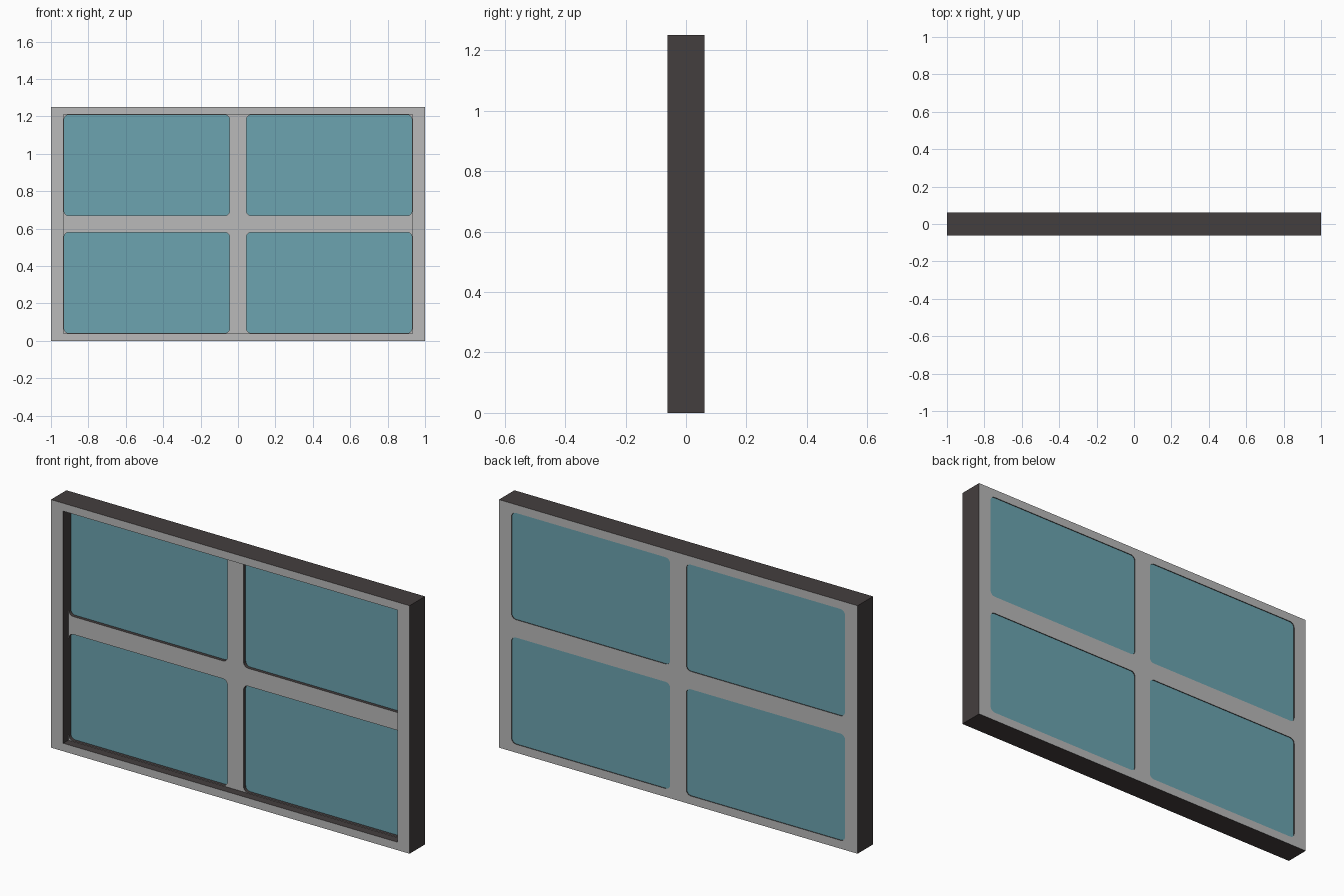
import bpy, bmesh, math

if "Cube" in bpy.data.objects:
    bpy.data.objects.remove(bpy.data.objects["Cube"])

W, H, D = 1.0, 1.25, 0.0615        # half width, height, half depth


def material(name, rgb):
    m = bpy.data.materials.new(name)
    lin = [(c / 255 / 12.92) if c < 11 else ((c / 255 + 0.055) / 1.055) ** 2.4 for c in rgb]
    m.diffuse_color = (*lin, 1)
    m.use_nodes = True
    m.node_tree.nodes["Principled BSDF"].inputs["Base Color"].default_value = m.diffuse_color
    return m


GREY = material("pale grey face", (186, 186, 186))
DARK = material("dark brown edge", (68, 62, 62))
GLASS = material("blue glass", (108, 164, 176))


def rounded_prism(name, x0, x1, z0, z1, y0, y1, r=0.0, mats=()):
    """Rectangle in the xz plane with rounded corners, extruded along y."""
    pts = []
    for cx, cz, a in ((x1 - r, z1 - r, 0), (x0 + r, z1 - r, 90),
                      (x0 + r, z0 + r, 180), (x1 - r, z0 + r, 270)):
        for k in range(6 if r else 1):
            t = math.radians(a + k * 18)
            pts.append((cx + r * math.cos(t), y0, cz + r * math.sin(t)))
    bm = bmesh.new()
    face = bm.faces.new([bm.verts.new(p) for p in pts])
    ext = bmesh.ops.extrude_face_region(bm, geom=[face])
    moved = [v for v in ext["geom"] if isinstance(v, bmesh.types.BMVert)]
    bmesh.ops.translate(bm, verts=moved, vec=(0, y1 - y0, 0))
    bmesh.ops.recalc_face_normals(bm, faces=bm.faces)
    me = bpy.data.meshes.new(name)
    bm.to_mesh(me)
    bm.free()
    for m in mats:
        me.materials.append(m)
    ob = bpy.data.objects.new(name, me)
    bpy.context.collection.objects.link(ob)
    return ob


# Outer frame block, with a front recess and four panes cut from it
frame = rounded_prism("window_frame", -W, W, 0, H, -D, D, mats=(GREY, DARK))
cutters = [rounded_prism("recess_cutter", -0.932, 0.932, 0.04, 1.21, -0.2, -0.02)]
panes = [(x0, x1, z0, z1) for x0, x1 in ((-0.93, -0.045), (0.045, 0.93))
         for z0, z1 in ((0.042, 0.58), (0.67, 1.208))]
for x0, x1, z0, z1 in panes:
    cutters.append(rounded_prism("pane_cutter", x0, x1, z0, z1, -0.1, 0.2, 0.025))

for c in cutters:
    mod = frame.modifiers.new("cut", "BOOLEAN")
    mod.operation, mod.solver, mod.object = "DIFFERENCE", "EXACT", c
bpy.context.view_layer.update()
cut = bpy.data.meshes.new_from_object(
    frame.evaluated_get(bpy.context.evaluated_depsgraph_get()))
frame.modifiers.clear()
frame.data = cut
for c in cutters:
    bpy.data.objects.remove(c)

# Front and back faces are pale, all edges and reveals are dark
cut.materials.clear()
for m in (GREY, DARK):
    cut.materials.append(m)
for p in cut.polygons:
    p.material_index = 0 if abs(p.normal.y) > 0.5 else 1

# Glass panes, slightly embedded in the frame
e = 0.004
for i, (x0, x1, z0, z1) in enumerate(panes):
    rounded_prism(f"glass_pane_{i + 1}", x0 - e, x1 + e, z0 - e, z1 + e,
                  -0.003, D - 0.004, 0.025, (GLASS,))
